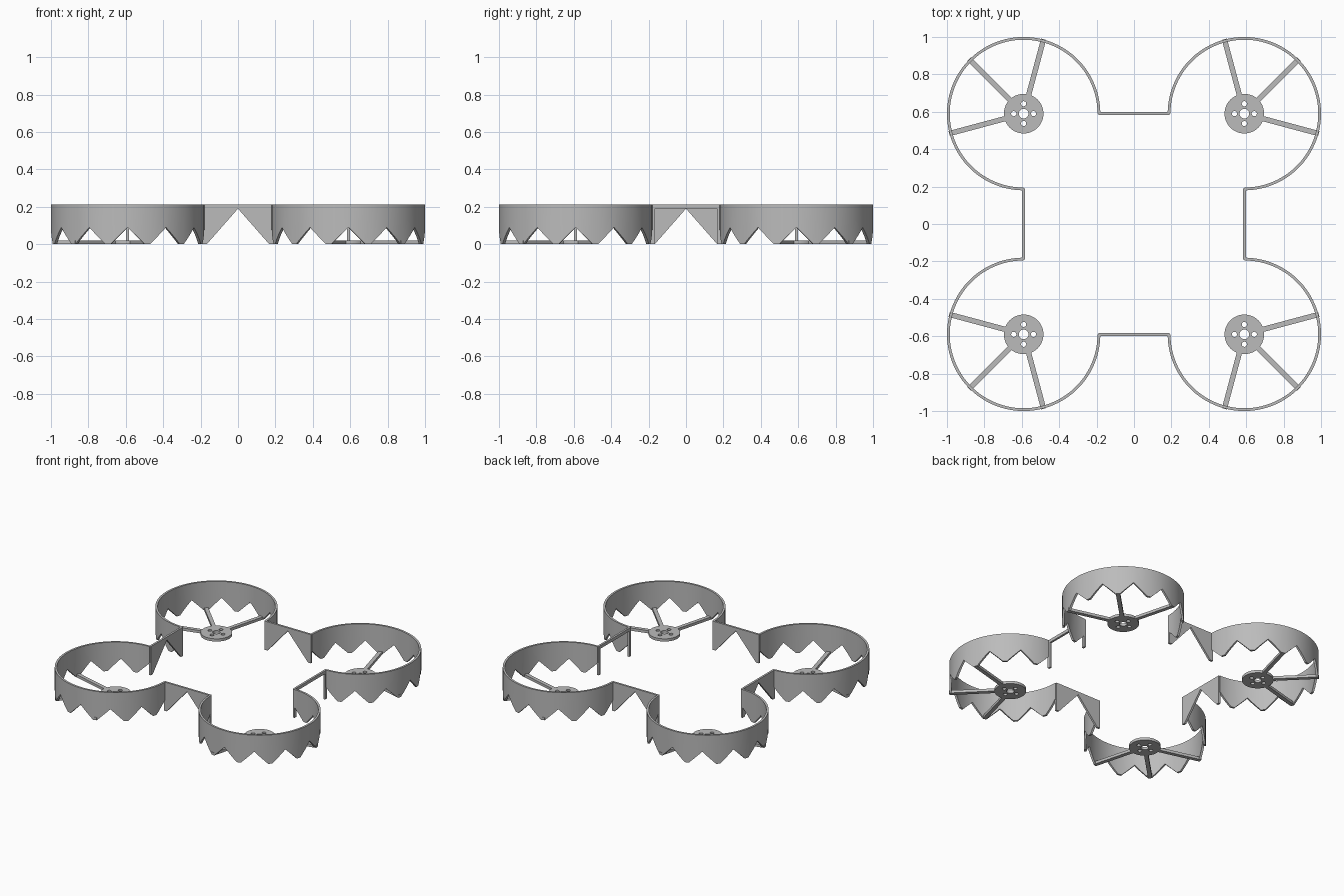
import bpy, bmesh, math
from math import sin, cos, radians, pi
from mathutils import Matrix, Vector

if "Cube" in bpy.data.objects:
    bpy.data.objects.remove(bpy.data.objects["Cube"])

C = 0.59             # rotor centre offset on both axes
R_OUT, R_IN = 0.41, 0.395
TOP = 0.213

gray = bpy.data.materials.new("plain gray")
gray.diffuse_color = (0.5, 0.5, 0.5, 1)
gray.use_nodes = True
gray.node_tree.nodes["Principled BSDF"].inputs["Base Color"].default_value = gray.diffuse_color


def finish(name, bm, matrix):
    bmesh.ops.remove_doubles(bm, verts=bm.verts, dist=1e-5)
    bmesh.ops.transform(bm, matrix=matrix, verts=bm.verts)
    bmesh.ops.recalc_face_normals(bm, faces=bm.faces)
    me = bpy.data.meshes.new(name)
    bm.to_mesh(me)
    bm.free()
    me.materials.append(gray)
    ob = bpy.data.objects.new(name, me)
    bpy.context.collection.objects.link(ob)
    bpy.ops.object.select_all(action='DESELECT')
    ob.select_set(True)
    bpy.context.view_layer.objects.active = ob
    bpy.ops.object.shade_smooth_by_angle(angle=radians(30))
    return ob


def plate(name, loops, thick, matrix):
    """Flat plate from closed outlines; inner outlines become holes."""
    cu = bpy.data.curves.new(name + "_outline", 'CURVE')
    cu.dimensions, cu.fill_mode, cu.extrude = '2D', 'BOTH', thick / 2
    for pts in loops:
        sp = cu.splines.new('POLY')
        sp.points.add(len(pts) - 1)
        for p, (x, y) in zip(sp.points, pts):
            p.co = (x, y, 0, 1)
        sp.use_cyclic_u = True
    tmp = bpy.data.objects.new(name + "_outline", cu)
    bpy.context.collection.objects.link(tmp)
    dg = bpy.context.evaluated_depsgraph_get()
    me = bpy.data.meshes.new_from_object(tmp.evaluated_get(dg))
    bm = bmesh.new()
    bm.from_mesh(me)
    bpy.data.objects.remove(tmp)
    bpy.data.curves.remove(cu)
    bpy.data.meshes.remove(me)
    return finish(name, bm, matrix)


def circle(r, n, cx=0, cy=0):
    return [(cx + r * cos(2 * pi * i / n), cy + r * sin(2 * pi * i / n)) for i in range(n)]


def guard_ring(name, matrix):
    """Three-quarter ring wall with a toothed lower edge."""
    steps = (0, 3.25, 6.5, 9.75, 13, 17, 20.25, 23.5, 26.75)
    angles = [-90 + 30 * k + s for k in range(9) for s in steps] + [180]
    bm = bmesh.new()
    rows = []
    for a in angles:
        d = abs((a + 15) % 30 - 15)              # distance from notch centre
        z = max(0.0, 0.09 * (1 - d / 13))
        c, s = cos(radians(a)), sin(radians(a))
        rows.append([bm.verts.new((r * c, r * s, h)) for r, h in
                     ((R_OUT, z), (R_OUT, TOP), (R_IN, TOP), (R_IN, z))])
    for p, q in zip(rows, rows[1:]):
        for i in range(4):
            j = (i + 1) % 4
            bm.faces.new((p[i], q[i], q[j], p[j]))
    bm.faces.new(rows[0])
    bm.faces.new(rows[-1][::-1])
    return finish(name, bm, matrix)


def spoke(name, angle, matrix):
    bm = bmesh.new()
    bmesh.ops.create_cube(bm, size=1)
    bmesh.ops.scale(bm, vec=(0.322, 0.028, 0.02), verts=bm.verts)
    bmesh.ops.translate(bm, vec=(0.251, 0, 0.01), verts=bm.verts)
    return finish(name, bm, matrix @ Matrix.Rotation(radians(angle), 4, 'Z'))


# Motor mount outline with shaft hole and four screw holes
hub = [circle(0.106, 48), circle(0.026, 20)]
hub += [circle(0.014, 14, 0.053 * cos(k * pi / 2), 0.053 * sin(k * pi / 2)) for k in range(4)]

# Wall outlines between rings: three with a triangular arch, one open frame
E = 0.19
arch = [(-E, 0), (-0.167, 0), (0, 0.19), (0.167, 0), (E, 0), (E, TOP), (-E, TOP)]
frame = [(-E, 0), (-0.167, 0), (-0.167, 0.19), (0.167, 0.19), (0.167, 0),
         (E, 0), (E, TOP), (-E, TOP)]
upright = Matrix.Translation((0, -C, 0)) @ Matrix.Rotation(pi / 2, 4, 'X')

for k, (corner, side) in enumerate((("back_right", "front"), ("back_left", "right"),
                                    ("front_left", "back"), ("front_right", "left"))):
    turn = Matrix.Rotation(k * pi / 2, 4, 'Z')
    place = turn @ Matrix.Translation((C, C, 0))
    guard_ring(corner + "_guard_ring", place)
    plate(corner + "_motor_mount", hub, 0.02, place @ Matrix.Translation((0, 0, 0.01)))
    for i, a in enumerate((-15, 45, 105)):
        spoke(f"{corner}_spoke_{i + 1}", a, place)
    plate(side + "_connector", [frame if side == "right" else arch], 0.015, turn @ upright)
